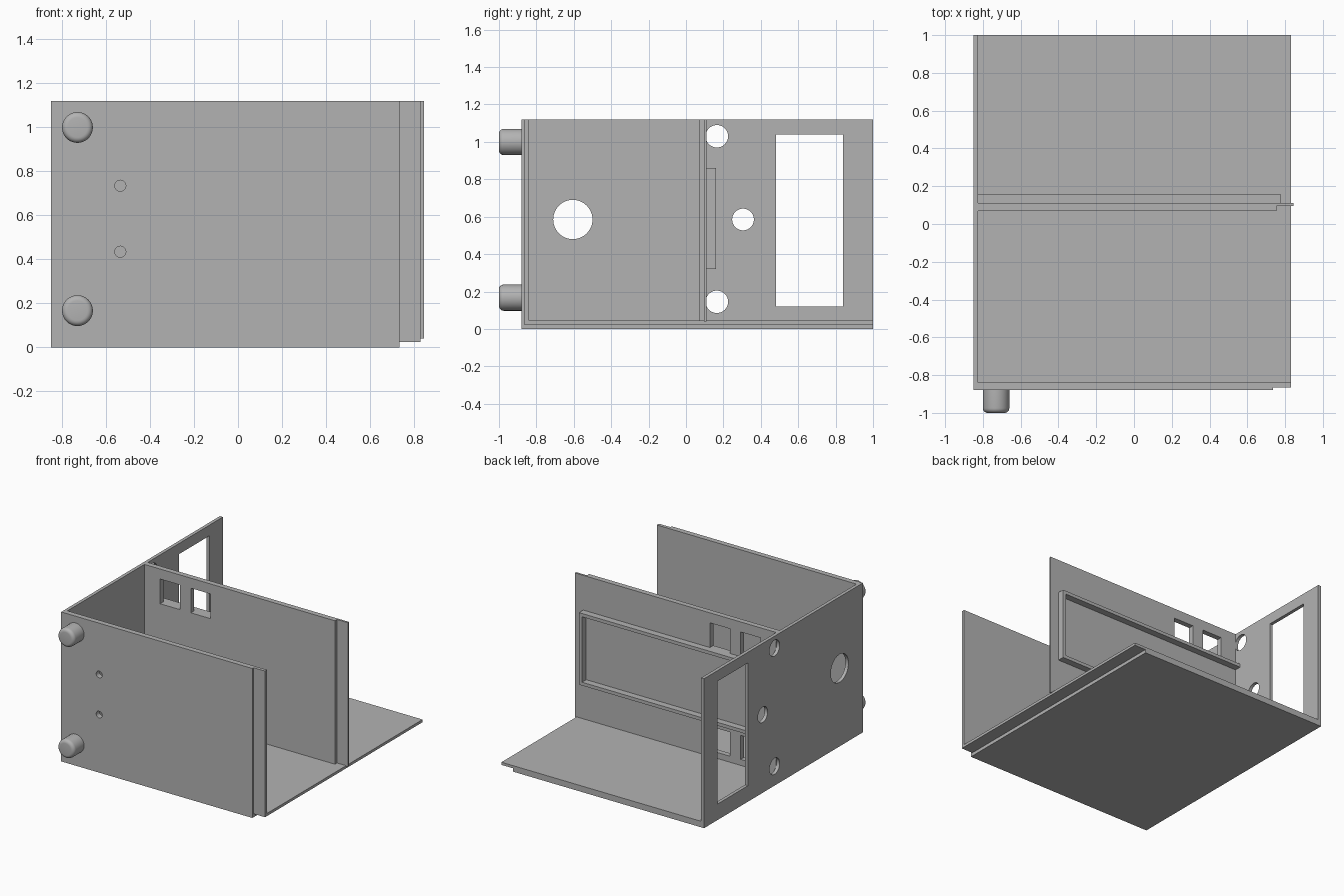
import bpy, bmesh, math
from mathutils import Matrix, Vector

old = bpy.data.objects.get("Cube")
if old:
    bpy.data.objects.remove(old, do_unlink=True)

grey = bpy.data.materials.new("plain grey")
grey.use_nodes = True
GREY = (0.45, 0.45, 0.45, 1)
grey.diffuse_color = GREY
grey.node_tree.nodes["Principled BSDF"].inputs["Base Color"].default_value = GREY

TOP = 1.12
FLOOR = 0.045


def finish(name, bm):
    bmesh.ops.recalc_face_normals(bm, faces=bm.faces)
    mesh = bpy.data.meshes.new(name)
    bm.to_mesh(mesh)
    bm.free()
    mesh.materials.append(grey)
    obj = bpy.data.objects.new(name, mesh)
    bpy.context.collection.objects.link(obj)
    return obj


def box(name, x, y, z):
    """Box from three (low, high) ranges."""
    bm = bmesh.new()
    bmesh.ops.create_cube(bm, size=1)
    for v in bm.verts:
        v.co = [r[0] if c < 0 else r[1] for c, r in zip(v.co, (x, y, z))]
    return finish(name, bm)


def cylinder(name, centre, radius, depth, axis, round_edge=0):
    """Cylinder along x or y; round_edge softens its low end."""
    turn = Matrix.Rotation(math.pi / 2, 4, "Y" if axis == "X" else "X")
    bm = bmesh.new()
    bmesh.ops.create_cone(bm, cap_ends=True, segments=48, radius1=radius, radius2=radius,
                          depth=depth, matrix=Matrix.Translation(centre) @ turn)
    if round_edge:
        low = centre[1] - depth / 2 + 0.001
        rim = [e for e in bm.edges if all(v.co.y < low for v in e.verts)]
        bmesh.ops.bevel(bm, geom=rim, offset=round_edge, segments=5, profile=0.5, affect="EDGES")
    return finish(name, bm)


def prism(name, outline, y):
    """Outline in x and z, extruded over the y range."""
    bm = bmesh.new()
    face = bm.faces.new([bm.verts.new((px, y[0], pz)) for px, pz in outline])
    new = bmesh.ops.extrude_face_region(bm, geom=[face])["geom"]
    bmesh.ops.translate(bm, vec=Vector((0, y[1] - y[0], 0)),
                        verts=[g for g in new if isinstance(g, bmesh.types.BMVert)])
    return finish(name, bm)


def cut(obj, cutters):
    for cutter in cutters:
        cutter.hide_render = True
        mod = obj.modifiers.new("opening", "BOOLEAN")
        mod.operation = "DIFFERENCE"
        mod.solver = "EXACT"
        mod.object = cutter
        bpy.context.view_layer.objects.active = obj
        bpy.ops.object.modifier_apply(modifier=mod.name)
        bpy.data.objects.remove(cutter, do_unlink=True)


# Floor with stepped edge, joined to the side wall
shell = prism("floor_and_side_wall",
              [(-0.85, 0), (0.735, 0), (0.735, 0.025), (0.83, 0.025), (0.83, FLOOR),
               (-0.825, FLOOR), (-0.825, TOP), (-0.85, TOP)], (-0.84, 1))
wall_holes = [(0.165, 1.03, 0.06), (0.305, 0.585, 0.058), (0.165, 0.145, 0.06), (-0.605, 0.585, 0.105)]
cut(shell, [box("window_cutter", (-1, -0.7), (0.48, 0.84), (0.12, 1.04))]
    + [cylinder("hole_cutter", (-0.84, y, z), r, 0.2, "X") for y, z, r in wall_holes])

# Front wall with thinner lip
front = box("front_wall", (-0.85, 0.735), (-0.88, -0.84), (0, TOP))
cut(front, [cylinder("pin_cutter", (-0.535, -0.86, z), 0.025, 0.2, "Y") for z in (0.435, 0.735)])
box("front_wall_lip", (0.735, 0.83), (-0.865, -0.84), (0.025, TOP))

# Divider with socket openings and tongue
divider = box("divider", (-0.825, 0.755), (0.07, 0.11), (FLOOR, TOP))
cut(divider, [box("socket_cutter", x, (0, 0.2), z)
              for x in ((-0.695, -0.53), (-0.44, -0.275))
              for z in ((0.09, 0.27), (0.86, 1.045))])
box("divider_tongue", (0.755, 0.845), (0.095, 0.11), (0.04, TOP))

# Raised frame on the back of the divider
frame = box("divider_frame", (-0.825, 0.775), (0.11, 0.16), (0.32, 0.86))
cut(frame, [box("frame_cutter", (-0.9, 0.75), (0.05, 0.2), (0.345, 0.835))])

# Round front feet
for name, z in (("upper_foot", 1.0), ("lower_foot", 0.167)):
    foot = cylinder(name, (-0.73, -0.94, z), 0.07, 0.12, "Y", round_edge=0.025)
    bpy.ops.object.select_all(action="DESELECT")
    foot.select_set(True)
    bpy.context.view_layer.objects.active = foot
    bpy.ops.object.shade_smooth_by_angle(angle=math.radians(35))
